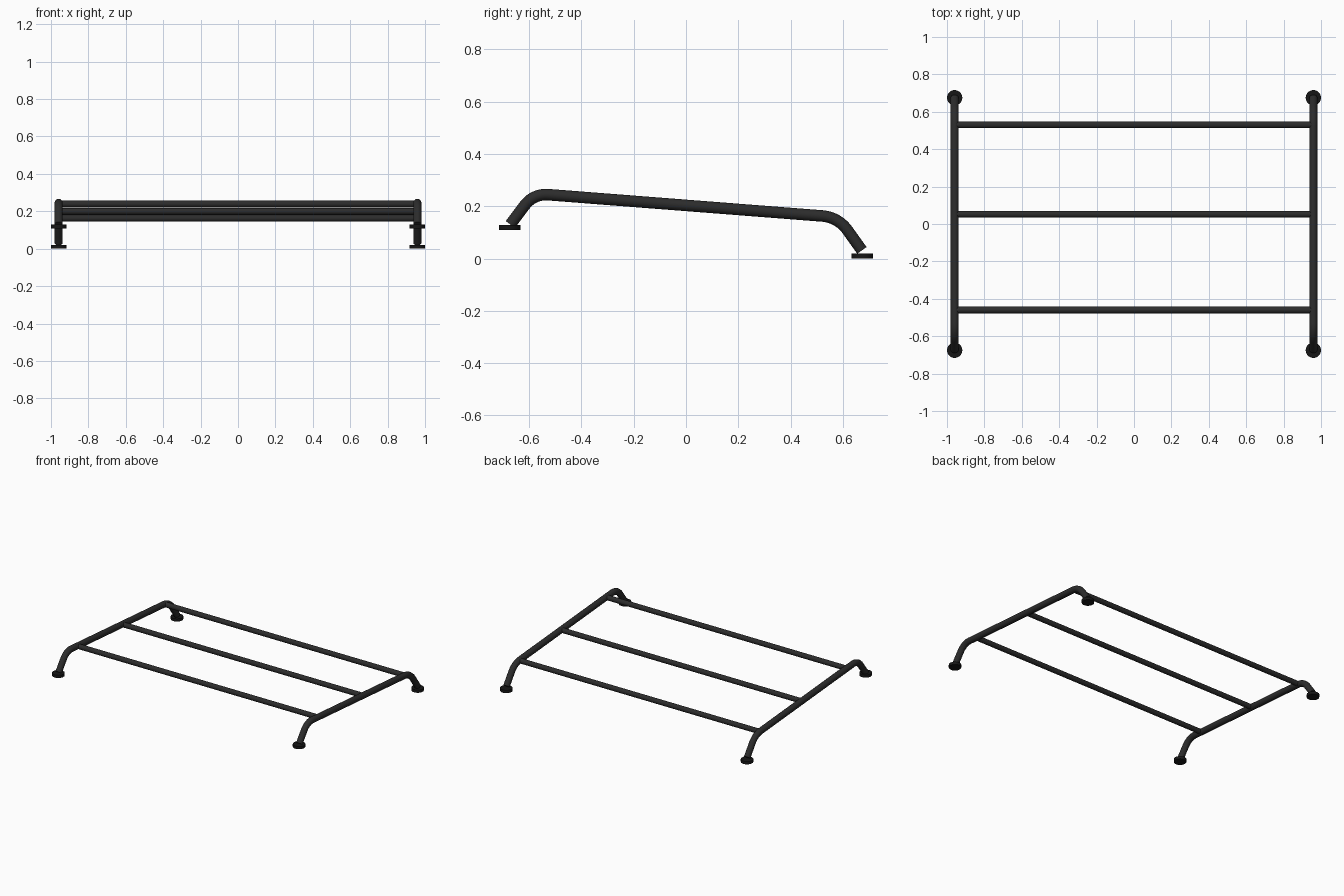
import bpy
import math
from mathutils import Vector

if "Cube" in bpy.data.objects:
    bpy.data.objects.remove(bpy.data.objects["Cube"])

RAIL_X = 0.959
FOOT_Y = 0.675


def material(name, shade):
    mat = bpy.data.materials.new(name)
    mat.diffuse_color = (shade, shade, shade, 1)
    mat.use_nodes = True
    mat.node_tree.nodes["Principled BSDF"].inputs["Base Color"].default_value = mat.diffuse_color
    return mat


STEEL = material("black_steel", 0.025)
RUBBER = material("black_rubber", 0.008)


def finish(obj, name, mat):
    obj.name = name
    obj.data.materials.clear()
    obj.data.materials.append(mat)
    bpy.ops.object.select_all(action='DESELECT')
    obj.select_set(True)
    bpy.context.view_layer.objects.active = obj
    bpy.ops.object.shade_smooth_by_angle(angle=math.radians(40))


def fillet(a, corner, b, length, steps=10):
    """Points of a circular bend tangent to both legs of a corner."""
    u, v = (a - corner).normalized(), (b - corner).normalized()
    half = u.angle(v) / 2
    radius = length * math.tan(half)
    centre = corner + (u + v).normalized() * (length / math.cos(half))
    start, end = corner + u * length - centre, corner + v * length - centre
    pts = []
    for i in range(steps + 1):
        d = start.normalized().slerp(end.normalized(), i / steps)
        pts.append(centre + d * radius)
    return pts


def tube(name, points, radius):
    curve = bpy.data.curves.new(name, 'CURVE')
    curve.dimensions = '3D'
    curve.bevel_depth = radius
    curve.bevel_resolution = 6
    curve.use_fill_caps = True
    spline = curve.splines.new('POLY')
    spline.points.add(len(points) - 1)
    for p, co in zip(spline.points, points):
        p.co = (*co, 1)
    obj = bpy.data.objects.new(name, curve)
    bpy.context.collection.objects.link(obj)
    bpy.ops.object.select_all(action='DESELECT')
    obj.select_set(True)
    bpy.context.view_layer.objects.active = obj
    bpy.ops.object.convert(target='MESH')
    finish(bpy.context.view_layer.objects.active, name, STEEL)


# Side rails: sloping tube bent down at both ends, with a foot disc at each end
front_end, front_corner = (-0.672, 0.130), (-0.583, 0.2485)
back_end, back_corner = (0.673, 0.031), (0.582, 0.158)
for side, sx in (("left", -1), ("right", 1)):
    x = sx * RAIL_X
    fe, fc, bc, be = (Vector((x, y, z)) for y, z in
                      (front_end, front_corner, back_corner, back_end))
    path = [fe] + fillet(fe, fc, bc, 0.055) + fillet(fc, bc, be, 0.06) + [be]
    tube(side + "_rail", path, 0.022)
    for end, y, z in (("front", -FOOT_Y, 0.119), ("back", FOOT_Y, 0.010)):
        bpy.ops.mesh.primitive_cylinder_add(vertices=32, radius=0.041,
                                            depth=0.02, location=(x, y, z))
        finish(bpy.context.object, f"{end}_{side}_foot", RUBBER)

# Cross bars joining the two rails
for name, y in (("front", -0.46), ("middle", 0.052), ("back", 0.53)):
    t = (y - front_corner[0]) / (back_corner[0] - front_corner[0])
    z = front_corner[1] + t * (back_corner[1] - front_corner[1])
    tube(name + "_cross_bar",
         [Vector((-RAIL_X, y, z)), Vector((RAIL_X, y, z))], 0.018)
